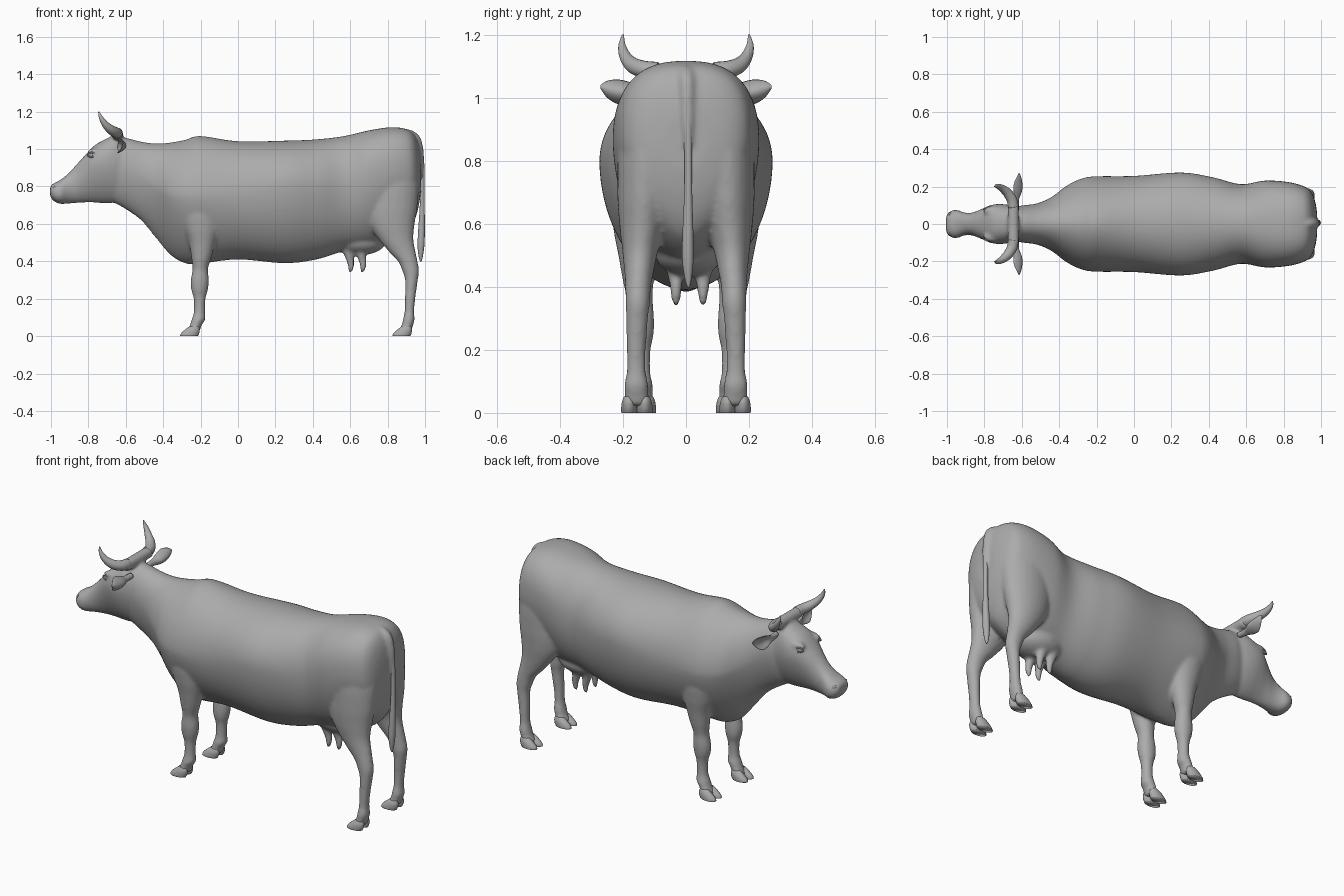
import bpy, bmesh, math
from mathutils import Vector, Matrix

# dark grey used for every part
grey = bpy.data.materials.new("grey")
grey.diffuse_color = (.41, .41, .41, 1)


def smooth(rows, k=5):
    """Catmull-Rom interpolation of parameter rows."""
    out, n = [], len(rows)
    for i in range(n - 1):
        quad = list(zip(rows[max(i - 1, 0)], rows[i], rows[i + 1], rows[min(i + 2, n - 1)]))
        for s in range(k):
            t = s / k
            out.append([0.5 * (2 * b + (c - a) * t + (2 * a - 5 * b + 4 * c - d) * t * t
                               + (3 * b - a - 3 * c + d) * t ** 3) for a, b, c, d in quad])
    out.append(list(rows[-1]))
    return out


def loft(bm, rings):
    vs = [[bm.verts.new(p) for p in r] for r in rings]
    n = len(vs[0])
    faces = [bm.faces.new((a[i], a[(i + 1) % n], b[(i + 1) % n], b[i]))
             for a, b in zip(vs, vs[1:]) for i in range(n)]
    faces += [bm.faces.new(vs[0]), bm.faces.new(vs[-1])]
    bmesh.ops.recalc_face_normals(bm, faces=faces)


def angles(n):
    return [2 * math.pi * i / n for i in range(n)]


def power(v, n):
    return math.copysign(abs(v) ** (2 / n), v)


def slices(bm, rows, n=80):
    """Upright slices: x, top, bottom, half width, widest z, upper and lower squareness."""
    rings = []
    for x, zt, zb, hw, zc, nt, nb in smooth(rows, 8):
        ring = []
        for a in angles(n):
            e, h = (nt, zt - zc) if math.sin(a) >= 0 else (nb, zc - zb)
            ring.append((x, hw * power(math.cos(a), e), zc + h * power(math.sin(a), e)))
        rings.append(ring)
    loft(bm, rings)


def limb(bm, rows, side=1, n=24):
    """Level slices: z, front x, back x, centre y, half width."""
    loft(bm, [[((a + b) / 2 + (b - a) / 2 * math.cos(t), side * (y + w * math.sin(t)), z)
               for t in angles(n)] for z, a, b, y, w in smooth(rows)])


def tube(bm, rows, ref, n=14):
    """Round tube through rows of x, y, z, radius."""
    pts, rings = smooth(rows), []
    for i, p in enumerate(pts):
        t = Vector(pts[min(i + 1, len(pts) - 1)][:3]) - Vector(pts[max(i - 1, 0)][:3])
        u = t.cross(Vector(ref)).normalized()
        v = t.cross(u).normalized()
        rings.append([Vector(p[:3]) + p[3] * (u * math.cos(a) + v * math.sin(a)) for a in angles(n)])
    loft(bm, rings)


def ball(bm, centre, radii):
    m = Matrix.Translation(centre) @ Matrix.Diagonal((*radii, 1))
    bmesh.ops.create_uvsphere(bm, u_segments=24, v_segments=14, radius=1, matrix=m)


def finish(bm, name, mirror=False):
    me = bpy.data.meshes.new(name)
    bm.to_mesh(me)
    bm.free()
    me.materials.append(grey)
    for p in me.polygons:
        p.use_smooth = True
    ob = bpy.data.objects.new(name, me)
    bpy.context.collection.objects.link(ob)
    if mirror:
        ob.modifiers.new("mirror", 'MIRROR').use_axis = (False, True, False)
    return ob


# hide: torso and neck
hide = bmesh.new()
slices(hide, [
    (-.72, 1.04, .74, .06, .90, 2, 2), (-.62, 1.062, .69, .095, .90, 2, 1.8),
    (-.52, 1.04, .62, .11, .86, 2, 1.6), (-.44, 1.03, .525, .145, .80, 1.9, 1.45),
    (-.36, 1.035, .432, .205, .76, 1.8, 1.4), (-.28, 1.05, .388, .243, .75, 1.8, 1.5),
    (-.20, 1.07, .387, .255, .75, 1.8, 1.6), (0, 1.042, .41, .257, .76, 2, 1.85),
    (.25, 1.045, .39, .275, .80, 2, 1.9), (.42, 1.052, .41, .25, .80, 2, 1.9),
    (.57, 1.07, .455, .213, .80, 2.1, 2), (.70, 1.10, .47, .232, .86, 2.3, 1.9),
    (.82, 1.117, .50, .225, .88, 2.5, 1.75), (.90, 1.107, .55, .205, .88, 2.6, 1.7),
    (.94, 1.08, .61, .18, .87, 2.5, 1.8), (.965, 1.03, .69, .135, .86, 2.2, 1.9),
    (.978, .96, .77, .07, .86, 2, 2)])

# hide: head, poll and brows
slices(hide, [
    (-1.005, .80, .748, .045, .775, 2.2, 2.2), (-.985, .817, .722, .067, .77, 2.3, 2.3),
    (-.95, .835, .707, .076, .77, 2.3, 2.3), (-.91, .868, .709, .062, .79, 2.2, 2.2),
    (-.87, .91, .711, .060, .82, 2.3, 2), (-.82, .965, .713, .078, .88, 2.3, 1.7),
    (-.77, 1.017, .713, .100, .92, 2.3, 1.6), (-.72, 1.047, .71, .107, .92, 2.3, 1.6),
    (-.66, 1.07, .715, .100, .92, 2.3, 1.7), (-.59, 1.05, .76, .08, .92, 2, 2)])
tube(hide, [(-.645, y, 1.08, .031) for y in (-.115, -.05, .05, .115)], (1, 0, 0))

front_leg = [
    (.80, -.30, -.10, .13, .08), (.68, -.315, -.085, .155, .082), (.58, -.29, -.10, .16, .07),
    (.50, -.262, -.122, .157, .058), (.42, -.25, -.142, .152, .049), (.36, -.243, -.16, .147, .042),
    (.30, -.253, -.155, .145, .044), (.25, -.251, -.16, .143, .041), (.20, -.237, -.173, .143, .031),
    (.13, -.236, -.176, .143, .030), (.09, -.248, -.174, .143, .038), (.06, -.257, -.193, .143, .038),
    (.022, -.275, -.205, .143, .042)]
hind_leg = [
    (1.0, .72, .93, .10, .075), (.85, .67, .966, .118, .096), (.70, .675, .96, .130, .088),
    (.60, .70, .945, .138, .074), (.52, .75, .938, .145, .058), (.45, .808, .95, .149, .047),
    (.40, .855, .96, .152, .041), (.35, .878, .968, .153, .039), (.30, .893, .962, .155, .035),
    (.20, .892, .948, .158, .031), (.13, .89, .942, .158, .031), (.09, .882, .945, .158, .039),
    (.06, .875, .937, .157, .039), (.022, .855, .925, .155, .043)]
for s in (-1, 1):
    limb(hide, front_leg, s)
    limb(hide, hind_leg, s)
    ball(hide, (-.755, s * .07, .983), (.05, .026, .024))

# hide: udder and teats
ball(hide, (.645, .01, .51), (.15, .11, .078))
for x in (.595, .66):
    for y in (-.032, .054):
        tube(hide, [(x - .01, y, .47, .034), (x, y, .43, .025), (x + .008, y, .39, .019),
                    (x + .008, y, .36, .015), (x + .004, y, .340, .008)], (0, 1, 0))

# hide: raised root of the tail
tube(hide, [(.84, 0, 1.085, .024), (.91, 0, 1.08, .026), (.95, .002, 1.055, .026),
            (.97, .004, 1.0, .022), (.98, .005, .92, .018), (.983, .006, .85, .013)], (0, 1, 0))

# blend the overlapping forms into one continuous skin
cow = finish(hide, "body")
rm = cow.modifiers.new("blend", 'REMESH')
rm.mode = 'VOXEL'
rm.voxel_size = .009
rm.use_smooth_shade = True
sm = cow.modifiers.new("relax", 'SMOOTH')
sm.factor = .5
sm.iterations = 8

# cloven hooves
bm = bmesh.new()
for x, y in ((-.31, .145), (.825, .156)):
    for d in (-.025, .025):
        limb(bm, [(0, x, x + .095, y + d, .025), (.014, x + .005, x + .102, y + d, .0255),
                  (.034, x + .026, x + .105, y + d, .023), (.052, x + .05, x + .10, y + d, .016)], 1, 14)
finish(bm, "hooves", True)

# horns
bm = bmesh.new()
tube(bm, [(-.645, .09, 1.085, .029), (-.653, .13, 1.089, .028), (-.678, .168, 1.103, .025),
          (-.708, .192, 1.13, .019), (-.731, .203, 1.165, .012), (-.745, .2, 1.2, .003)], (1, 0, 0), 18)
finish(bm, "horns", True)

# cupped ears: y, centre x, centre z, half height, half thickness, cup depth
bm = bmesh.new()
rings = []
for y, x, z, h, w, c in smooth([(.075, -.63, 1.015, .015, .015, 0), (.13, -.63, 1.013, .02, .015, .006),
                                (.175, -.612, 1.015, .034, .013, .03), (.215, -.608, 1.019, .039, .011, .034),
                                (.25, -.61, 1.027, .027, .007, .017), (.272, -.615, 1.035, .005, .003, 0)]):
    rings.append([(x + w * math.cos(a) - c * math.sin(a) ** 2, y, z + h * math.sin(a)) for a in angles(20)])
loft(bm, rings)
finish(bm, "ears", True)

# eyes with lids
bm = bmesh.new()
ball(bm, (-.782, .081, .968), (.017, .011, .010))
finish(bm, "eyes", True)
bm = bmesh.new()
for up in (.014, -.011):
    tube(bm, [(-.782 + dx, .090 + dx * .25 - abs(dx) * .2, .968 + up * (1 - (dx / .024) ** 2), .004)
              for dx in (-.024, -.012, 0, .012, .024)], (0, 1, 0), 8)
finish(bm, "eyelids", True)

# nostril rims
bm = bmesh.new()
tube(bm, [(-.990, .034, .782, .004), (-.990, .043, .795, .006), (-.982, .056, .795, .006),
          (-.975, .062, .78, .004)], (1, 0, 0), 8)
finish(bm, "nostrils", True)

# tail with a fuller switch at the end
bm = bmesh.new()
tube(bm, [(.972, .004, 1.0, .015), (.981, .005, .92, .015), (.985, .007, .82, .0125),
          (.985, .007, .70, .013), (.981, .006, .56, .018), (.978, .006, .48, .018),
          (.977, .007, .42, .010), (.978, .008, .398, .003)], (0, 1, 0))
finish(bm, "tail")
